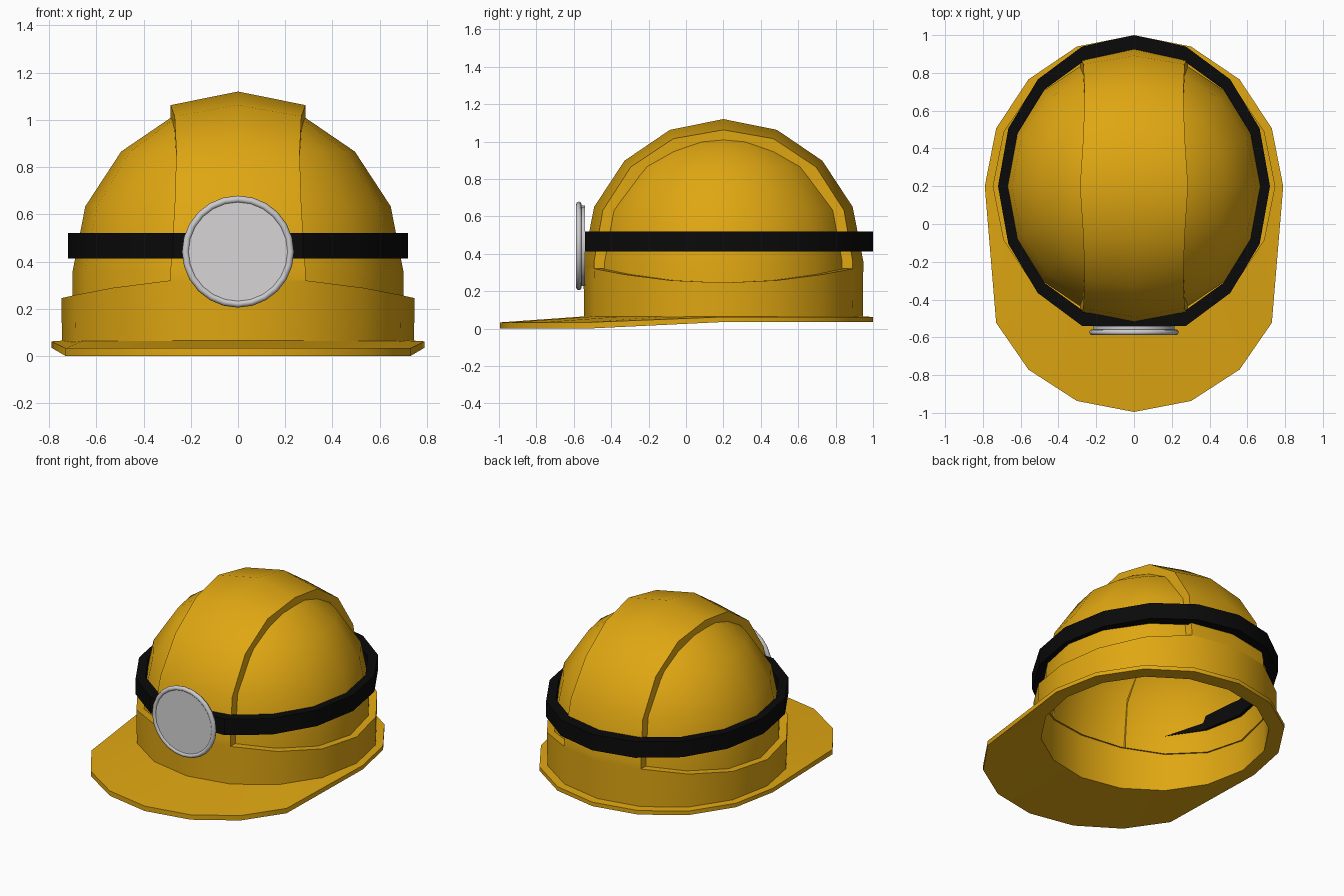
import bpy, bmesh, math
from math import sin, cos, pi, sqrt, radians

if "Cube" in bpy.data.objects:
    bpy.data.objects.remove(bpy.data.objects["Cube"])

N = 16            # sides of every ring
CY = 0.2          # shell centre in y
RO, RI = 0.748, 0.70   # raised layer and inner shell radius


def material(name, rgb):
    m = bpy.data.materials.new(name)
    m.diffuse_color = (*rgb, 1)
    m.use_nodes = True
    m.node_tree.nodes["Principled BSDF"].inputs["Base Color"].default_value = m.diffuse_color
    return m


YELLOW = material("safety_yellow", (0.74, 0.385, 0.006))
BLACK = material("strap_black", (0.003, 0.003, 0.003))
METAL = material("lamp_metal", (0.60, 0.60, 0.62))
LENS = material("lamp_lens", (0.68, 0.66, 0.66))


def finish(obj, mat, angle=35):
    obj.data.materials.append(mat)
    bpy.ops.object.select_all(action='DESELECT')
    obj.select_set(True)
    bpy.context.view_layer.objects.active = obj
    bpy.ops.object.shade_smooth_by_angle(angle=radians(angle))
    return obj


def loft(name, rows, mat, close_rows=False, close_cols=True, angle=35):
    """Bridge successive rows of points with quads."""
    bm = bmesh.new()
    vs = [[bm.verts.new(p) for p in row] for row in rows]
    nr, nc = len(vs), len(vs[0])
    for i in range(nr if close_rows else nr - 1):
        for j in range(nc if close_cols else nc - 1):
            a, b = vs[i], vs[(i + 1) % nr]
            k = (j + 1) % nc
            bm.faces.new((a[j], a[k], b[k], b[j]))
    bmesh.ops.remove_doubles(bm, verts=bm.verts, dist=1e-4)
    bmesh.ops.recalc_face_normals(bm, faces=bm.faces)
    me = bpy.data.meshes.new(name)
    bm.to_mesh(me)
    bm.free()
    obj = bpy.data.objects.new(name, me)
    bpy.context.collection.objects.link(obj)
    return finish(obj, mat, angle)


ANG = [2 * pi * i / N for i in range(N)]


def ring(rx, ry, z):
    return [(rx * cos(a), CY + ry * sin(a), z(a) if callable(z) else z) for a in ANG]


# Inner shell: straight wall then dome, open below
rows = [ring(RI, RI, 0.035)]
for i in range(5):
    t = i * pi / 8
    r = max(RI * cos(t), 1e-6)
    rows.append(ring(r, r, 0.36 + 0.715 * sin(t)))
loft("shell_dome", rows, YELLOW)


# Raised skirt, its top edge dipping at the sides
def skirt_top(a):
    return 0.245 + 0.088 * sin(a) ** 2


loft("shell_skirt", [ring(0.745, 0.745, 0.055), ring(RO, RO, skirt_top),
                     ring(RI - 0.01, RI - 0.01, skirt_top)], YELLOW)

# Raised central strip running front to back over the crown
rows = []
stations = [(0, 0.32)] + [(i * pi / 8, None) for i in range(9)] + [(pi, 0.32)]
for t, z in stations:
    w = 0.286 - 0.025 * abs(sin(2 * t))

    def at(x, r, h):
        k = sqrt(1 - (x / r) ** 2)
        return (x, CY - r * k * cos(t), z if z else 0.36 + h * k * sin(t))
    rows.append([at(-w, RI - 0.015, 0.70), at(-w, RO, 0.76), at(0, RO, 0.76),
                 at(w, RO, 0.76), at(w, RI - 0.015, 0.70)])
loft("crown_strip", rows, YELLOW, close_cols=False)


# Brim: thin plate, stretched and lowered into a peak at the front
def brim_edge(top):
    pts = []
    for a in ANG:
        front = sin(a) < -0.01
        y = CY + sin(a) * (0.765 if front else 0.8) - (0.43 if front else 0)
        z = (0.033 if top else 0.0) if front else (0.062 if top else 0.035)
        pts.append((0.79 * cos(a), y, z))
    return pts


loft("brim", [ring(RI, RI, 0.068), brim_edge(True), brim_edge(False),
              ring(RI, RI, 0.035)], YELLOW, close_rows=True, angle=30)


# Head strap, flattened behind the lamp
def strap(rx, ry, z, limit):
    return [(x, max(y, limit), h) for x, y, h in ring(rx, ry, z)]


loft("head_strap", [strap(0.668, 0.725, 0.412, -0.49), strap(0.72, 0.8, 0.412, -0.545),
                    strap(0.72, 0.8, 0.52, -0.545), strap(0.668, 0.725, 0.52, -0.49)],
     BLACK, close_rows=True, angle=30)


# Lamp: housing, rim and lens facing forward
def disc(name, r, y0, y1, mat):
    bpy.ops.mesh.primitive_cylinder_add(vertices=24, radius=r, depth=y1 - y0,
                                        location=(0, (y0 + y1) / 2, 0.442),
                                        rotation=(pi / 2, 0, 0))
    bpy.context.object.name = name
    finish(bpy.context.object, mat)


disc("lamp_housing", 0.215, -0.573, -0.54, METAL)
disc("lamp_lens", 0.212, -0.579, -0.572, LENS)
bpy.ops.mesh.primitive_torus_add(major_segments=24, minor_segments=8, major_radius=0.222,
                                 minor_radius=0.015, location=(0, -0.573, 0.442),
                                 rotation=(pi / 2, 0, 0))
bpy.context.object.name = "lamp_rim"
finish(bpy.context.object, METAL, 50)
